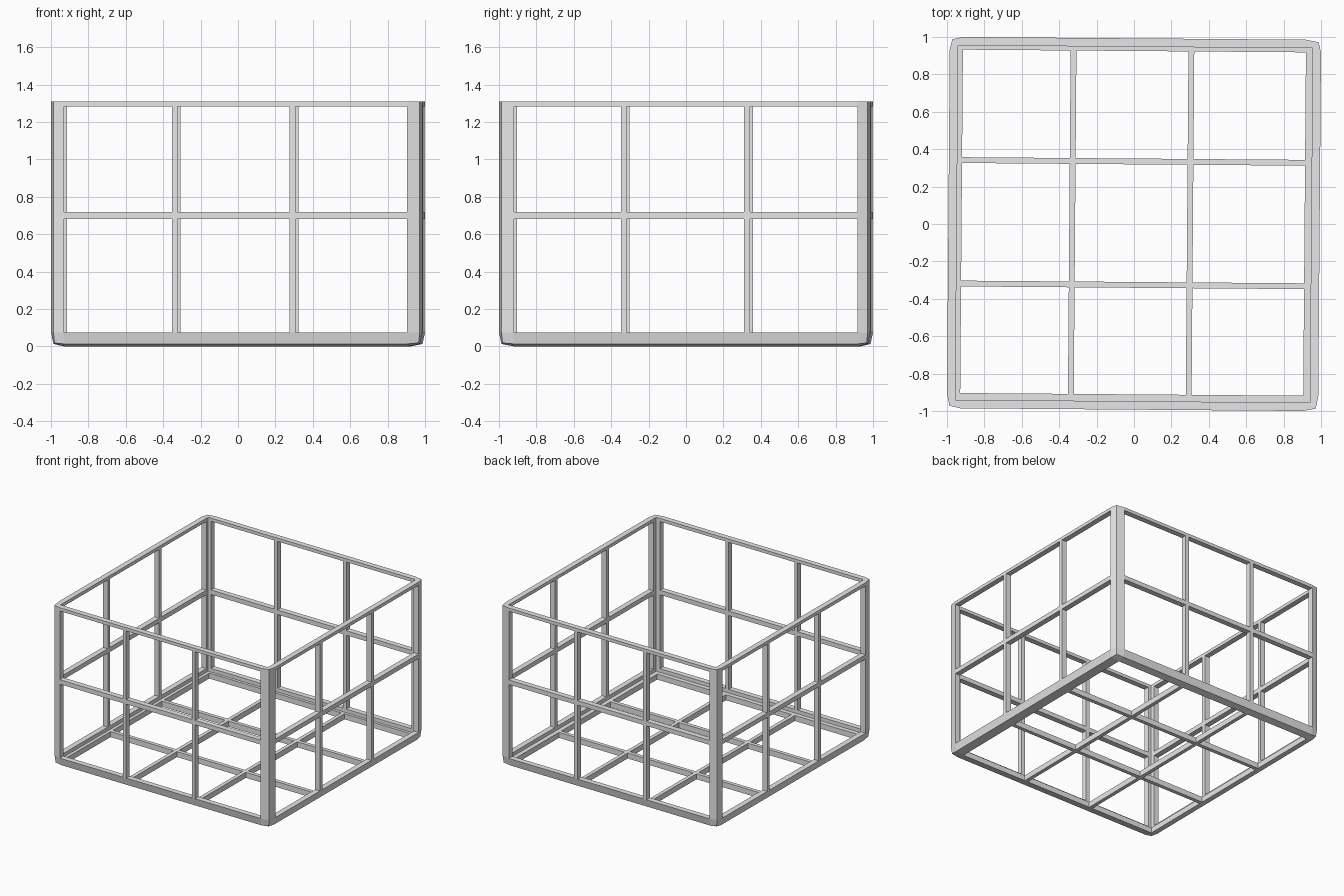
import bpy, bmesh, math
from mathutils import Matrix, Vector

cube = bpy.data.objects.get("Cube")
if cube:
    bpy.data.objects.remove(cube)

# Break points along each axis: bar, gap, bar, gap ... (even spans are bars)
XS = [-0.9475, -0.922, -0.346, -0.315, 0.284, 0.315, 0.912, 0.9475]
YS = [-0.9475, -0.911, -0.341, -0.310, 0.319, 0.350, 0.925, 0.9475]
ZS = [0.045, 0.075, 0.682, 0.719, 1.283, 1.31]
THICKNESS = 0.045

grey = bpy.data.materials.new("grey_metal")
grey.use_nodes = True
colour = (0.8, 0.8, 0.8, 1)
grey.diffuse_color = colour
grey.node_tree.nodes["Principled BSDF"].inputs["Base Color"].default_value = colour

bm = bmesh.new()


def add_panel(us, vs, place, outward):
    """Flat lattice panel: every grid cell is filled except the open gaps."""
    for i in range(len(us) - 1):
        for j in range(len(vs) - 1):
            if i % 2 and j % 2:
                continue
            corners = [(us[i], vs[j]), (us[i + 1], vs[j]),
                       (us[i + 1], vs[j + 1]), (us[i], vs[j + 1])]
            face = bm.faces.new([bm.verts.new(place(u, v)) for u, v in corners])
            face.normal_update()
            if face.normal.dot(Vector(outward)) < 0:
                face.normal_flip()


# Floor lattice, then the four side lattices; the top stays open
add_panel(XS, YS, lambda u, v: (u, v, ZS[0]), (0, 0, -1))
for end, sign in ((0, -1), (-1, 1)):
    add_panel(XS, ZS, lambda u, v: (u, YS[end], v), (0, sign, 0))
    add_panel(YS, ZS, lambda u, v: (XS[end], u, v), (sign, 0, 0))

bmesh.ops.remove_doubles(bm, verts=bm.verts, dist=0.0005)
# The whole frame stands very slightly turned
bmesh.ops.rotate(bm, verts=bm.verts, cent=(0, 0, 0),
                 matrix=Matrix.Rotation(math.radians(-0.45), 3, "Z"))

mesh = bpy.data.meshes.new("lattice_frame")
bm.to_mesh(mesh)
bm.free()
mesh.materials.append(grey)
frame = bpy.data.objects.new("lattice_frame", mesh)
bpy.context.collection.objects.link(frame)

# Thicken outward so the outer edges pull in slightly
solid = frame.modifiers.new("thickness", "SOLIDIFY")
solid.thickness = THICKNESS
solid.offset = 1
